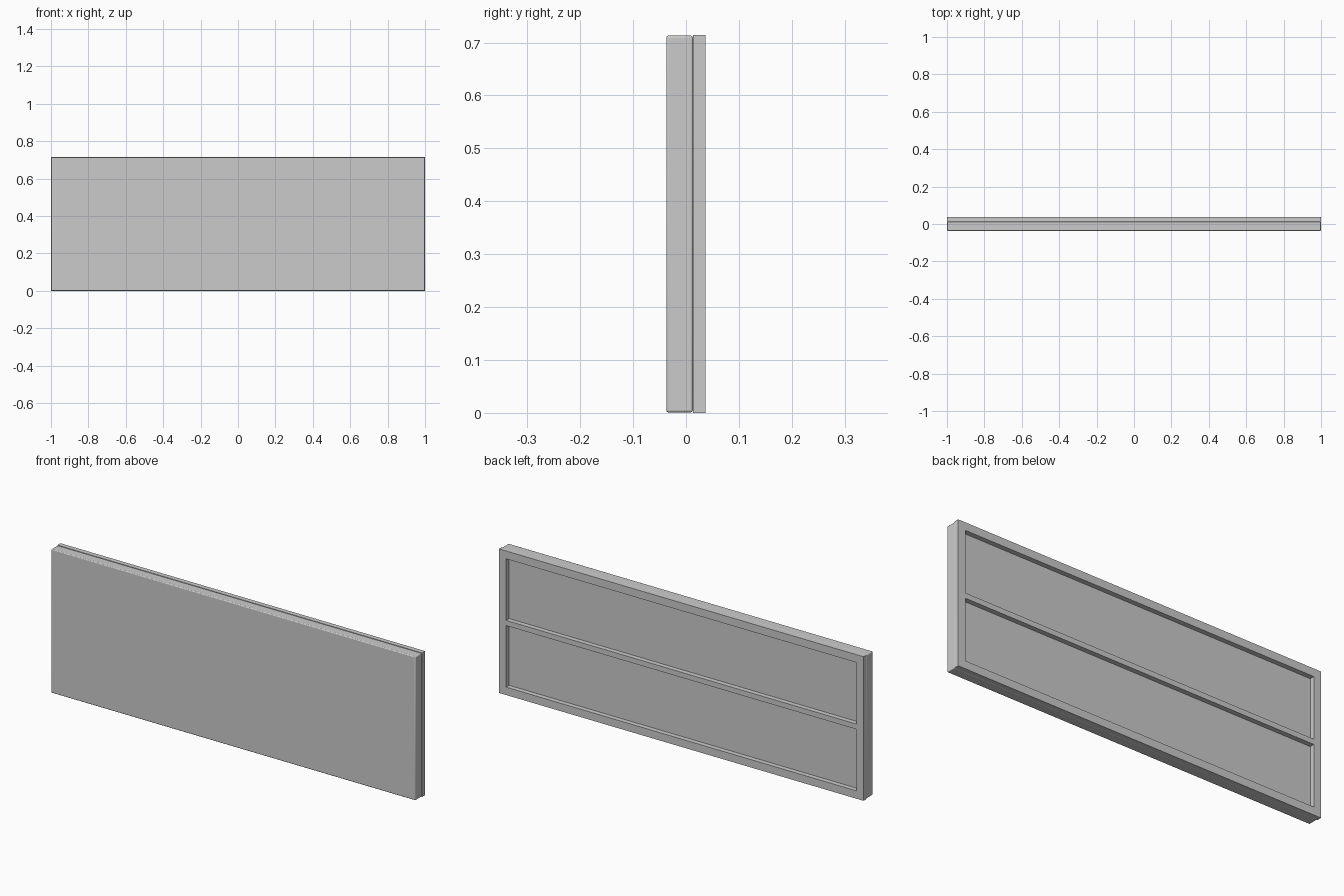
import bpy

if "Cube" in bpy.data.objects:
    bpy.data.objects.remove(bpy.data.objects["Cube"])

W, H = 2.0, 0.714
Y0, SEAM, Y1 = -0.037, 0.013, 0.037


def box(name, x, y, z, bevel=0.0):
    """Box from (min, max) ranges, optionally with rounded edges."""
    bpy.ops.mesh.primitive_cube_add(size=1, location=[(a + b) / 2 for a, b in (x, y, z)])
    ob = bpy.context.object
    ob.name = name
    ob.scale = [b - a for a, b in (x, y, z)]
    bpy.ops.object.transform_apply(location=False, rotation=False, scale=True)
    if bevel:
        mod = ob.modifiers.new("Rounded edges", 'BEVEL')
        mod.width = bevel
        mod.segments = 3
        bpy.ops.object.shade_smooth_by_angle()
    return ob


# Front panel with softened edges
box("front_panel", (-W / 2 + 0.001, W / 2 - 0.001), (Y0, SEAM), (0.001, H - 0.001), 0.004)

# Back frame: slab with two openings cut through to the panel
border, bar = 0.039, 0.026
frame = box("back_frame", (-W / 2, W / 2), (SEAM, Y1), (0, H))
mid = H / 2
for i, z in enumerate([(border, mid - bar / 2), (mid + bar / 2, H - border)]):
    cutter = box(f"opening_cutter_{i}", (-W / 2 + border, W / 2 - border),
                 (SEAM - 0.05, Y1 + 0.05), z)
    cutter.hide_render = True
    cutter.hide_viewport = True
    mod = frame.modifiers.new("Opening", 'BOOLEAN')
    mod.operation = 'DIFFERENCE'
    mod.solver = 'EXACT'
    mod.object = cutter
